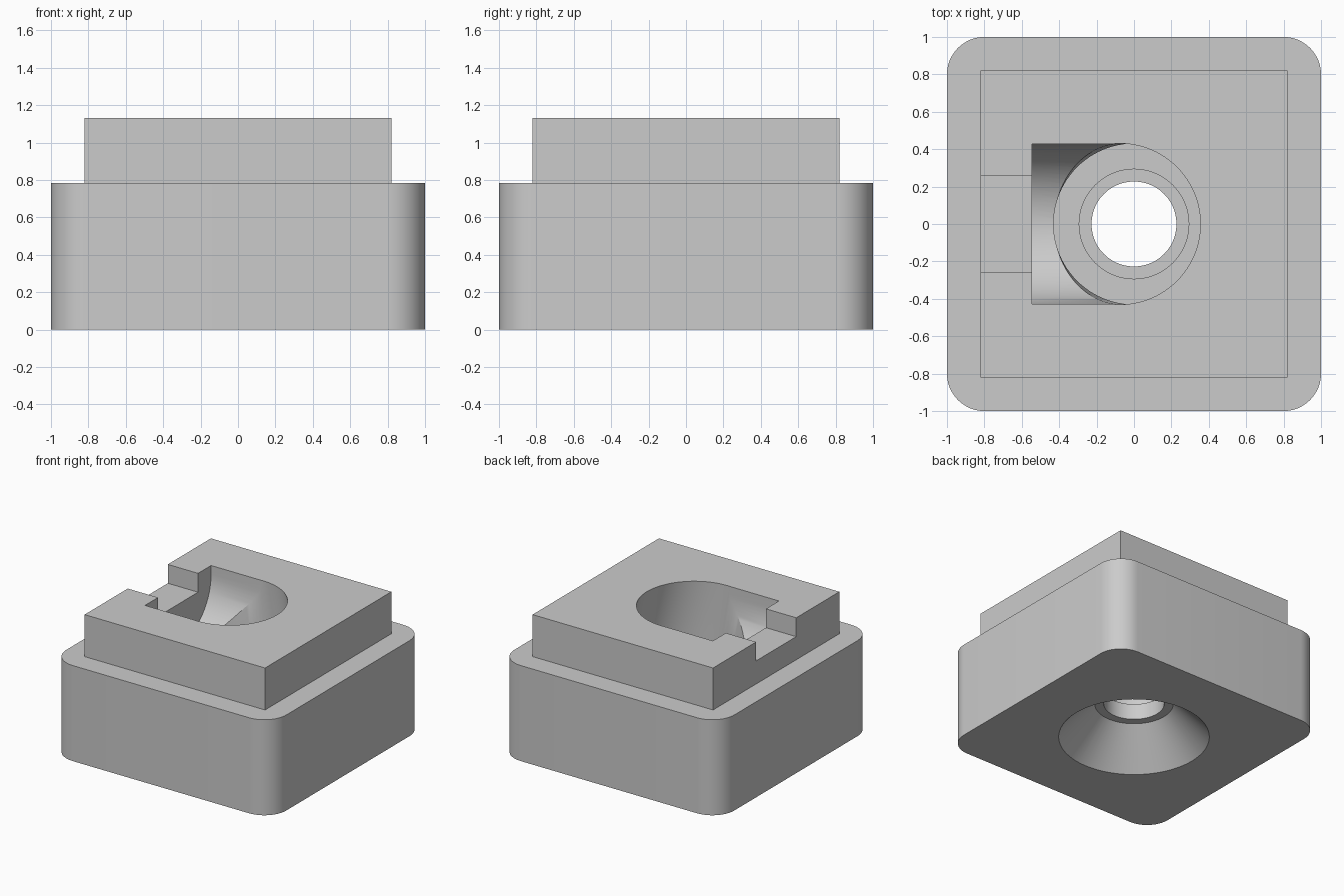
import bpy, bmesh, math
from mathutils import Vector

old = bpy.data.objects.get("Cube")
if old:
    bpy.data.objects.remove(old, do_unlink=True)

grey = bpy.data.materials.new("plain_grey")
grey.use_nodes = True
colour = (0.6, 0.6, 0.6, 1)
grey.diffuse_color = colour
grey.node_tree.nodes["Principled BSDF"].inputs["Base Color"].default_value = colour

BASE_TOP, TOP = 0.785, 1.13


def loft(name, rings):
    """Closed solid skinned through rings of equal point count."""
    bm = bmesh.new()
    loops = [[bm.verts.new(p) for p in ring] for ring in rings]
    n = len(loops[0])
    for a, b in zip(loops, loops[1:]):
        for i in range(n):
            j = (i + 1) % n
            bm.faces.new((a[i], a[j], b[j], b[i]))
    bm.faces.new(loops[0][::-1])
    bm.faces.new(loops[-1])
    bmesh.ops.recalc_face_normals(bm, faces=bm.faces[:])
    mesh = bpy.data.meshes.new(name)
    bm.to_mesh(mesh)
    bm.free()
    mesh.materials.append(grey)
    obj = bpy.data.objects.new(name, mesh)
    bpy.context.collection.objects.link(obj)
    return obj


def circle(cx, z, r, n=96):
    return [Vector((cx + r * math.cos(math.tau * i / n),
                    r * math.sin(math.tau * i / n), z)) for i in range(n)]


def rounded_square(half, r, z, steps=12):
    pts = []
    for corner in range(4):
        mid = math.pi / 4 + corner * math.pi / 2
        c = Vector((math.cos(mid), math.sin(mid), 0)) * (half - r) * math.sqrt(2)
        for s in range(steps + 1):
            a = corner * math.pi / 2 + s * math.pi / 2 / steps
            pts.append(c + Vector((r * math.cos(a), r * math.sin(a), z)))
    return pts


def box(name, x0, x1, half_y, z0, z1):
    def ring(z):
        return [(x0, -half_y, z), (x1, -half_y, z), (x1, half_y, z), (x0, half_y, z)]
    return loft(name, [ring(z0), ring(z1)])


def combine(target, tool, operation):
    """Apply a boolean and discard the tool."""
    tool.hide_render = True
    mod = target.modifiers.new(operation.lower(), "BOOLEAN")
    mod.operation, mod.solver, mod.object = operation, "EXACT", tool
    bpy.context.view_layer.objects.active = target
    bpy.ops.object.modifier_apply(modifier=mod.name)
    bpy.data.objects.remove(tool, do_unlink=True)


# Rounded base with a smaller square plinth on top
block = loft("socket_block", [rounded_square(1, 0.2, 0), rounded_square(1, 0.2, BASE_TOP)])
combine(block, box("plinth", -0.82, 0.82, 0.82, 0.5, TOP), "UNION")

# Central bore: funnel below, narrow throat, wide well leaning towards the notch
bore = loft("bore_cutter", [circle(*ring) for ring in (
    (0, -0.1, 0.663), (0, 0.285, 0.295), (0, 0.285, 0.227), (0, 0.415, 0.227),
    (0, 0.415, 0.293), (0, 0.5, 0.293), (0, 0.5, 0.43), (0, 0.65, 0.43),
    (-0.075, TOP, 0.43), (-0.09, TOP + 0.1, 0.43))])
combine(block, bore, "DIFFERENCE")

# Round-bottomed trough beside the well
profile = [(0.429 * math.cos(a), 1.06 + 0.429 * math.sin(a))
           for a in (math.pi + math.pi * i / 48 for i in range(49))]
profile += [(0.429, TOP + 0.1), (-0.429, TOP + 0.1)]
trough = loft("trough_cutter", [[(x, y, z) for y, z in profile] for x in (-0.545, -0.07)])
combine(block, trough, "DIFFERENCE")

# Shallow notch through the plinth side
combine(block, box("notch_cutter", -1.1, -0.4, 0.26, 0.975, TOP + 0.1), "DIFFERENCE")

bpy.ops.object.select_all(action="DESELECT")
block.select_set(True)
bpy.context.view_layer.objects.active = block
bpy.ops.object.shade_smooth_by_angle(angle=math.radians(25))
